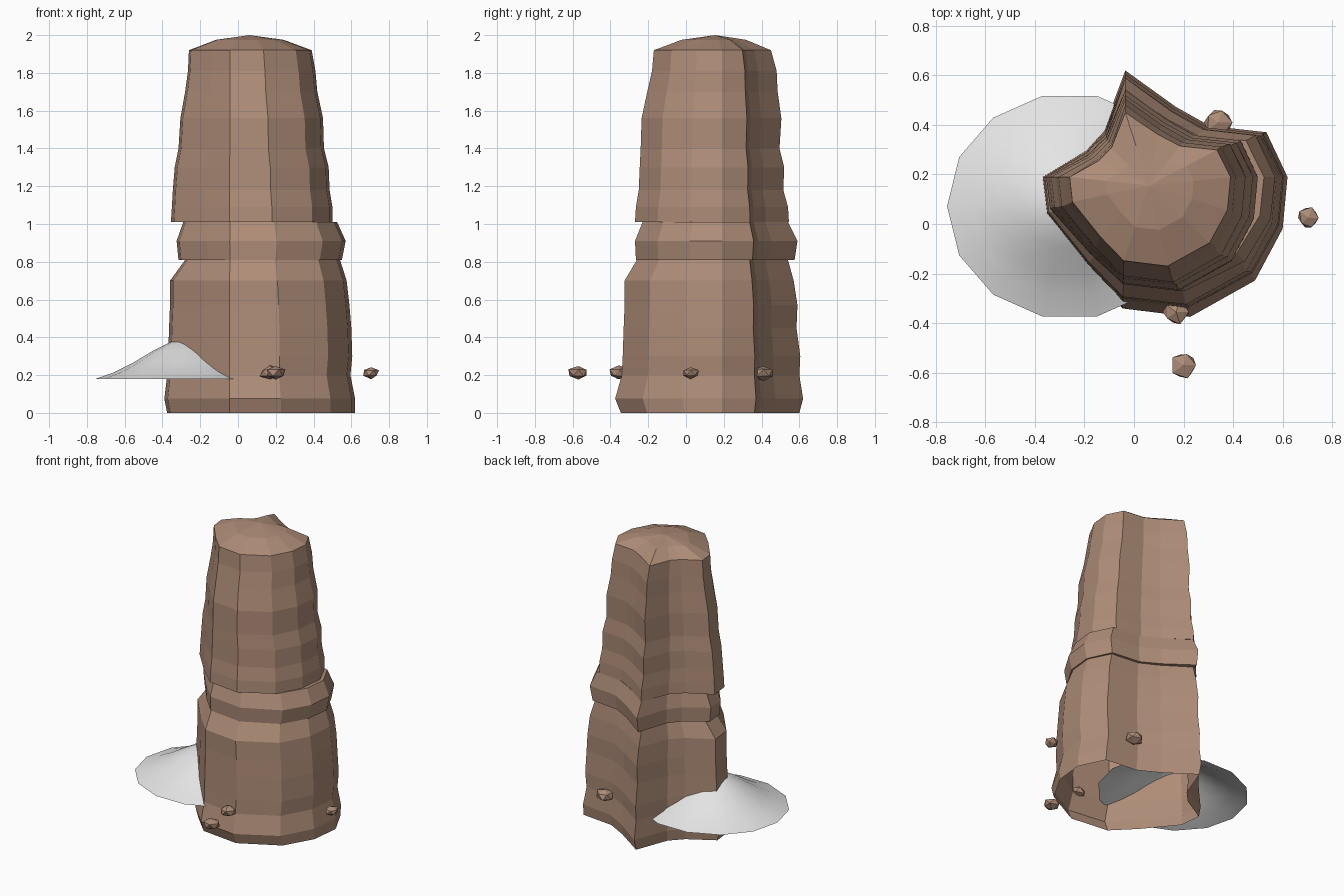
import bpy, bmesh, math, random
from mathutils import Vector

cube = bpy.data.objects.get("Cube")
if cube:
    bpy.data.objects.remove(cube, do_unlink=True)


def make_material(name, colour):
    mat = bpy.data.materials.new(name)
    mat.use_nodes = True
    mat.diffuse_color = colour
    mat.node_tree.nodes["Principled BSDF"].inputs["Base Color"].default_value = colour
    return mat


def make_object(name, bm, mat):
    bmesh.ops.recalc_face_normals(bm, faces=bm.faces)
    mesh = bpy.data.meshes.new(name)
    bm.to_mesh(mesh)
    bm.free()
    mesh.materials.append(mat)
    obj = bpy.data.objects.new(name, mesh)
    bpy.context.collection.objects.link(obj)
    return obj


def loft(rings, tip):
    """Join rings of points with quads and close the last ring to a tip."""
    bm = bmesh.new()
    loops = [[bm.verts.new(p) for p in ring] for ring in rings]
    count = len(loops[0])
    for low, high in zip(loops, loops[1:]):
        for i in range(count):
            j = (i + 1) % count
            bm.faces.new((low[i], low[j], high[j], high[i]))
    top = bm.verts.new(tip)
    for i in range(count):
        bm.faces.new((loops[-1][i], loops[-1][(i + 1) % count], top))
    return bm


rock_brown = make_material("rock_brown", (0.42, 0.262, 0.185, 1))
pale_grey = make_material("pale_grey", (0.78, 0.78, 0.78, 1))

# Pillar cross-section: unit outline around the axis, with a ridge at the back
AXIS = Vector((-0.035, 0.19))
OUTLINE = [(1, 0), (.87, .42), (.52, .48), (.31, .66), (0, 1), (-.25, .45), (-.48, .25),
           (-1, 0), (-.95, -.28), (-.45, -.67), (-.03, -.94), (.4, -1), (.8, -.74), (.97, -.37)]

# Strata levels: height, then reach to the -x, +x, front and back
LEVELS = [
    (0, .34, .655, .535, .41), (.075, .355, .655, .565, .43),
    (.2, .34, .63, .53, .41), (.3, .335, .64, .525, .415),
    (.45, .33, .635, .52, .395), (.57, .325, .625, .515, .4),
    (.7, .325, .61, .515, .38), (.81, .245, .575, .45, .35),
    (.81, .28, .585, .455, .385), (.91, .29, .605, .46, .4),
    (1.01, .255, .56, .42, .35), (1.01, .32, .535, .46, .355),
    (1.09, .315, .535, .455, .35), (1.18, .31, .52, .44, .325),
    (1.3, .3, .515, .435, .33), (1.4, .28, .49, .43, .305),
    (1.56, .27, .485, .425, .315), (1.7, .245, .455, .395, .295),
    (1.81, .23, .445, .37, .29), (1.92, .225, .425, .36, .26)]


def stratum(z, left, right, front, back):
    return [Vector((AXIS.x + u * (right if u > 0 else left),
                    AXIS.y + v * (back if v > 0 else front), z)) for u, v in OUTLINE]


# Rock pillar, open underneath, with a low domed cap
rings = [stratum(*level) for level in LEVELS]
summit = Vector((0.06, 0.155, 2.0))
shoulder = [p.lerp(summit, 0.45) for p in rings[-1]]
for p in shoulder:
    p.z = 1.975
make_object("rock_pillar", loft(rings + [shoulder], summit), rock_brown)

# Pale mound leaning against the pillar
SIDES = 14
mound_rings = []
for reach, z in [(1, .18), (.8, .215), (.6, .265), (.38, .33), (.2, .375)]:
    angles = [math.tau * i / SIDES for i in range(SIDES)]
    mound_rings.append([(-0.26 + 0.495 * reach * math.cos(a),
                         0.072 + 0.457 * reach * math.sin(a), z) for a in angles])
mound = make_object("pale_mound", loft(mound_rings, (-0.26, 0.072, 0.4)), pale_grey)
mound.data.shade_smooth()

# Loose stones around the foot
random.seed(4)
STONES = {"front_stone": (.2, -.57, .057), "foot_stone": (.17, -.355, .055),
          "side_stone": (.705, .025, .046), "back_stone": (.34, .41, .06)}
for name, (x, y, size) in STONES.items():
    bm = bmesh.new()
    bmesh.ops.create_icosphere(bm, subdivisions=1, radius=size)
    for v in bm.verts:
        v.co *= random.uniform(0.85, 1.12)
        v.co.z *= 0.68
        v.co += Vector((x, y, 0.212))
    make_object(name, bm, rock_brown)
